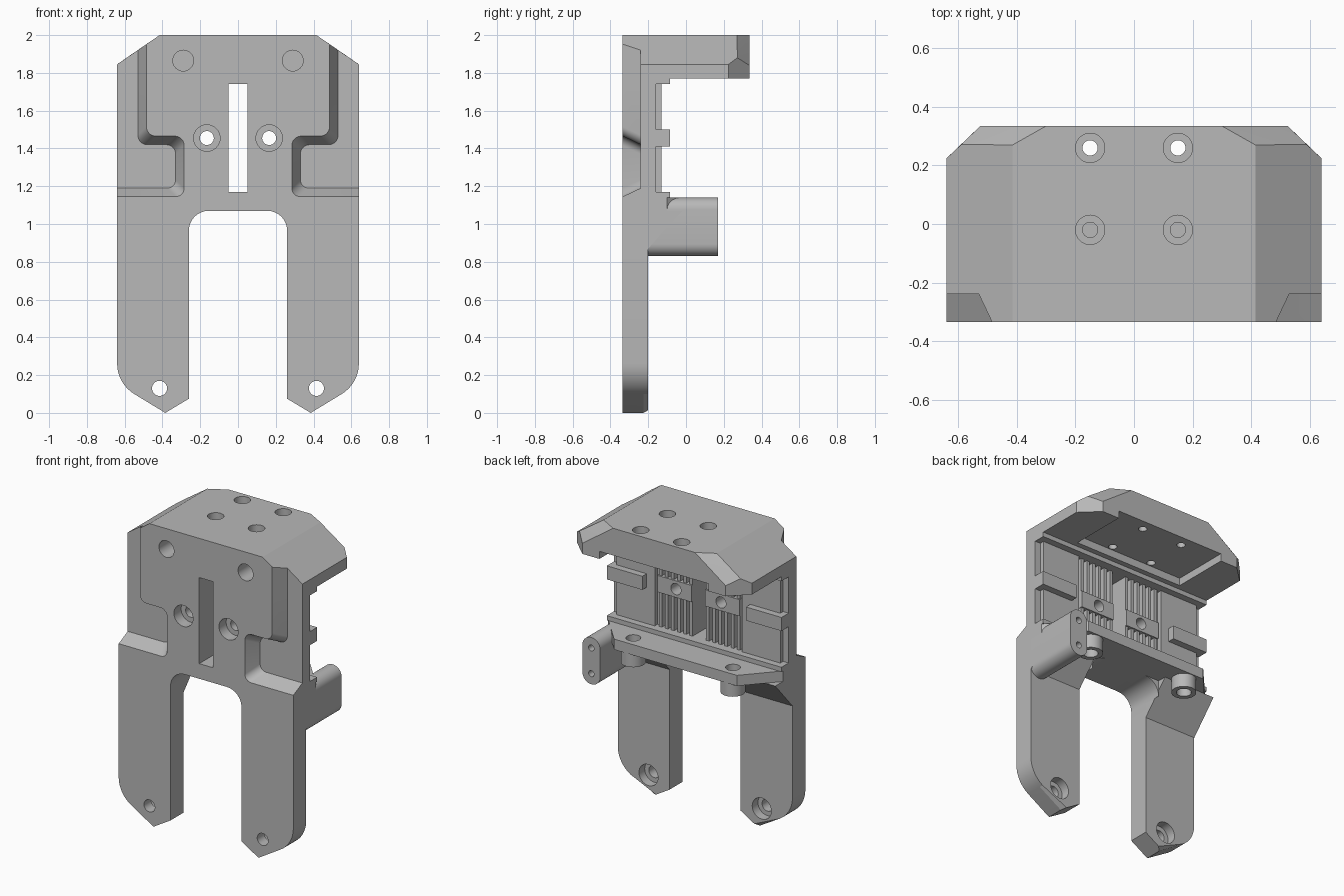
import bpy
import bmesh
from math import sin, cos, pi, tan
from mathutils import Vector

cube = bpy.data.objects.get("Cube")
if cube:
    bpy.data.objects.remove(cube, do_unlink=True)

grey = bpy.data.materials.new("mid_grey")
grey.use_nodes = True
grey.diffuse_color = (0.48, 0.48, 0.48, 1)
grey.node_tree.nodes["Principled BSDF"].inputs["Base Color"].default_value = (0.48, 0.48, 0.48, 1)

PLACE = {"x": lambda p, d: (d, p[0], p[1]),
         "y": lambda p, d: (p[0], d, p[1]),
         "z": lambda p, d: (p[0], p[1], d)}
parts = []


def finish(bm, name, cutter=False):
    bmesh.ops.recalc_face_normals(bm, faces=bm.faces)
    mesh = bpy.data.meshes.new(name)
    bm.to_mesh(mesh)
    bm.free()
    mesh.materials.append(grey)
    obj = bpy.data.objects.new(name, mesh)
    bpy.context.collection.objects.link(obj)
    if cutter:
        obj.hide_render = True
    else:
        parts.append(obj)
    return obj


def loft(bm, axis, pts_a, a, pts_b, b):
    """Solid between two matching outlines on planes a and b."""
    low = [bm.verts.new(PLACE[axis](p, a)) for p in pts_a]
    high = [bm.verts.new(PLACE[axis](p, b)) for p in pts_b]
    n = len(low)
    bm.faces.new(low)
    bm.faces.new(high)
    for i in range(n):
        j = (i + 1) % n
        bm.faces.new((low[i], low[j], high[j], high[i]))


def prism(name, axis, pts, a, b, cutter=False):
    bm = bmesh.new()
    loft(bm, axis, pts, a, pts, b)
    return finish(bm, name, cutter)


def boxes(name, ranges, cutter=False, mirror=True):
    bm = bmesh.new()
    for x0, x1, y0, y1, z0, z1 in ranges:
        for s in ((1, -1) if mirror else (1,)):
            pts = [(s * x0, y0), (s * x1, y0), (s * x1, y1), (s * x0, y1)]
            loft(bm, "z", pts, z0, pts, z1)
    return finish(bm, name, cutter)


def circle(u, v, r, n=32):
    return [(u + r * cos(2 * pi * i / n), v + r * sin(2 * pi * i / n)) for i in range(n)]


def rounded(corners, steps=8):
    """Polygon from (u, v, radius) corners with arcs where radius > 0."""
    out = []
    for i, (u, v, r) in enumerate(corners):
        p = Vector((u, v))
        if r == 0:
            out.append((u, v))
            continue
        d1 = (Vector(corners[i - 1][:2]) - p).normalized()
        d2 = (Vector(corners[(i + 1) % len(corners)][:2]) - p).normalized()
        half = d1.angle(d2) / 2
        centre = p + (d1 + d2).normalized() * r / sin(half)
        t = r / tan(half)
        e1, e2 = p + d1 * t - centre, p + d2 * t - centre
        w = pi - 2 * half
        for k in range(steps + 1):
            f = k / steps
            q = centre + (e1 * sin((1 - f) * w) + e2 * sin(f * w)) / sin(w)
            out.append((q.x, q.y))
    return out


def cut(targets, cutter):
    for obj in targets:
        mod = obj.modifiers.new("cut", "BOOLEAN")
        mod.operation = "DIFFERENCE"
        mod.solver = "EXACT"
        mod.object = cutter
        bpy.context.view_layer.objects.active = obj
        bpy.ops.object.modifier_apply(modifier=mod.name)
    bpy.data.objects.remove(cutter, do_unlink=True)


def drill(targets, axis, u, v, r, a, b):
    for s in (1, -1):
        cut(targets, prism("drill", axis, circle(s * u, v, r), a, b, True))


FRONT, LEG_BACK, PANEL, RAISED, LIP = -0.335, -0.2, -0.16, -0.13, -0.085

# Front plate with two legs and an arch between them
half = [(0.64, 1.77, 0), (0.64, 0.88, 0), (0.64, 0.155, 0.19), (0.385, 0, 0),
        (0.26, 0.075, 0), (0.26, 1.07, 0.105)]
outline = rounded(half + [(-x, z, r) for x, z, r in reversed(half)])
bm = bmesh.new()
loft(bm, "y", outline, FRONT, outline, LEG_BACK)
edges = [e for e in bm.edges if all(abs(v.co.y - LEG_BACK) < 0.001 and v.co.z < 0.89
                                    and abs(v.co.x) > 0.38 for v in e.verts)]
bmesh.ops.bevel(bm, geom=edges, offset=0.025, segments=1, affect="EDGES")
plate = finish(bm, "front_plate")

# Overhanging roof with sloped sides and cut back corners
bm = bmesh.new()
for s in (1, -1):
    for x, y, z in ((0.64, FRONT, 1.77), (0.64, FRONT, 1.845), (0.415, FRONT, 2),
                    (0.415, 0.27, 2), (0.3, 0.335, 2), (0.59, 0.272, 1.88),
                    (0.64, 0.225, 1.845), (0.64, 0.225, 1.77),
                    (0.525, 0.335, 1.77), (0.525, 0.335, 1.84)):
        bm.verts.new((s * x, y, z))
bmesh.ops.convex_hull(bm, input=bm.verts)
bmesh.ops.dissolve_limit(bm, angle_limit=0.03, verts=bm.verts, edges=bm.edges)
roof = finish(bm, "roof")
cut([roof], boxes("roof_recess", [(-0.4, 0.4, -0.05, 0.4, 1.7, 1.82)], True, False))
for y in (0.26, -0.02):
    drill([roof], "z", 0.15, y, 0.05, 1.9, 2.1)
    drill([roof], "z", 0.15, y, 0.026, 1.7, 2.1)

# Rear shelf with bosses, gussets and arch fillets
edge = [(0.64, LEG_BACK), (0.64, -0.1), (0.45, 0.11)]
shelf = prism("shelf", "z", edge + [(-x, y) for x, y in reversed(edge)], 1.07, 1.14)
shelf_parts = [shelf]
for side, s in (("left", 1), ("right", -1)):
    shelf_parts.append(prism(side + "_boss", "z", circle(s * 0.365, 0.03, 0.075), 0.98, 1.07))
    shelf_parts.append(prism(side + "_gusset", "x",
                             [(LEG_BACK, 0.87), (LEG_BACK, 1.07), (-0.02, 1.07)],
                             s * 0.26, s * 0.64))
    arc = [(s * (0.155 + 0.105 * sin(k * pi / 16)), 0.965 + 0.105 * cos(k * pi / 16))
           for k in range(9)]
    prism(side + "_arch_fillet", "y", arc + [(s * 0.26, 1.07)], LEG_BACK, -0.08)
drill(shelf_parts, "z", 0.365, 0.03, 0.045, 0.8, 1.3)

# Cable tab on one side, with two tie holes in its end
tab = prism("cable_tab", "y", rounded([(0.51, 0.83, 0.064), (0.64, 0.83, 0.064),
                                       (0.64, 1.14, 0.064), (0.51, 1.14, 0.064)]),
            LEG_BACK, 0.17)
for z in (0.9, 1.07):
    cut([tab], prism("drill", "y", circle(0.575, z, 0.02), 0.07, 0.3, True))

# Rear face: side panels, lips, clips, belt clamp bars and teeth
boxes("side_panels", [(0.3, 0.64, LEG_BACK, PANEL, 1.17, 1.74)])
boxes("raised_panels", [(0.32, 0.6, PANEL, RAISED, 1.17, 1.74)])
boxes("lips", [(-0.64, 0.64, LEG_BACK, LIP, 1.14, 1.17),
               (-0.64, 0.64, LEG_BACK, LIP, 1.74, 1.77)], mirror=False)
boxes("clips", [(0.38, 0.64, PANEL, LIP, 1.41, 1.5)])
bars = boxes("clamp_bars", [(0.05, 0.3, LEG_BACK, RAISED, 1.4, 1.51)])
boxes("belt_teeth", [(x, x + 0.022, LEG_BACK, RAISED - 0.01, z0, z1)
                     for x in [0.05 + 0.045 * i for i in range(6)]
                     for z0, z1 in ((1.17, 1.4), (1.51, 1.74))])

# Front slot, screw holes and foot holes
cut([plate], boxes("slot", [(-0.05, 0.05, -0.5, 0, 1.17, 1.74)], True, False))
drill([roof], "y", 0.29, 1.865, 0.055, -0.5, -0.2)
drill([plate], "y", 0.165, 1.455, 0.07, -0.5, -0.26)
drill([plate, bars], "y", 0.165, 1.455, 0.037, -0.5, 0)
drill([plate], "y", 0.415, 0.13, 0.04, -0.5, 0)
drill([plate], "y", 0.415, 0.13, 0.07, -0.26, 0)

# Stepped side pockets with sloping walls
def pocket(s, grow):
    x1, x2, z1, z2 = 0.53 - grow, 0.33 - grow, 1.42 + grow, 1.19 - grow
    return rounded([(s * x1, 2.1, 0), (s * x1, z1, 0.05), (s * x2, z1, 0.05),
                    (s * x2, z2, 0.045), (s * 0.8, z2, 0), (s * 0.8, 2.1, 0)])


for s in (1, -1):
    bm = bmesh.new()
    loft(bm, "y", pocket(s, 0), -0.24, pocket(s, 0.057), -0.36)
    cut([plate, roof], finish(bm, "pocket", True))

# Smooth the round walls, keep the edges crisp
bpy.ops.object.select_all(action="DESELECT")
for obj in parts:
    obj.select_set(True)
bpy.context.view_layer.objects.active = plate
bpy.ops.object.shade_smooth_by_angle(angle=0.43)
